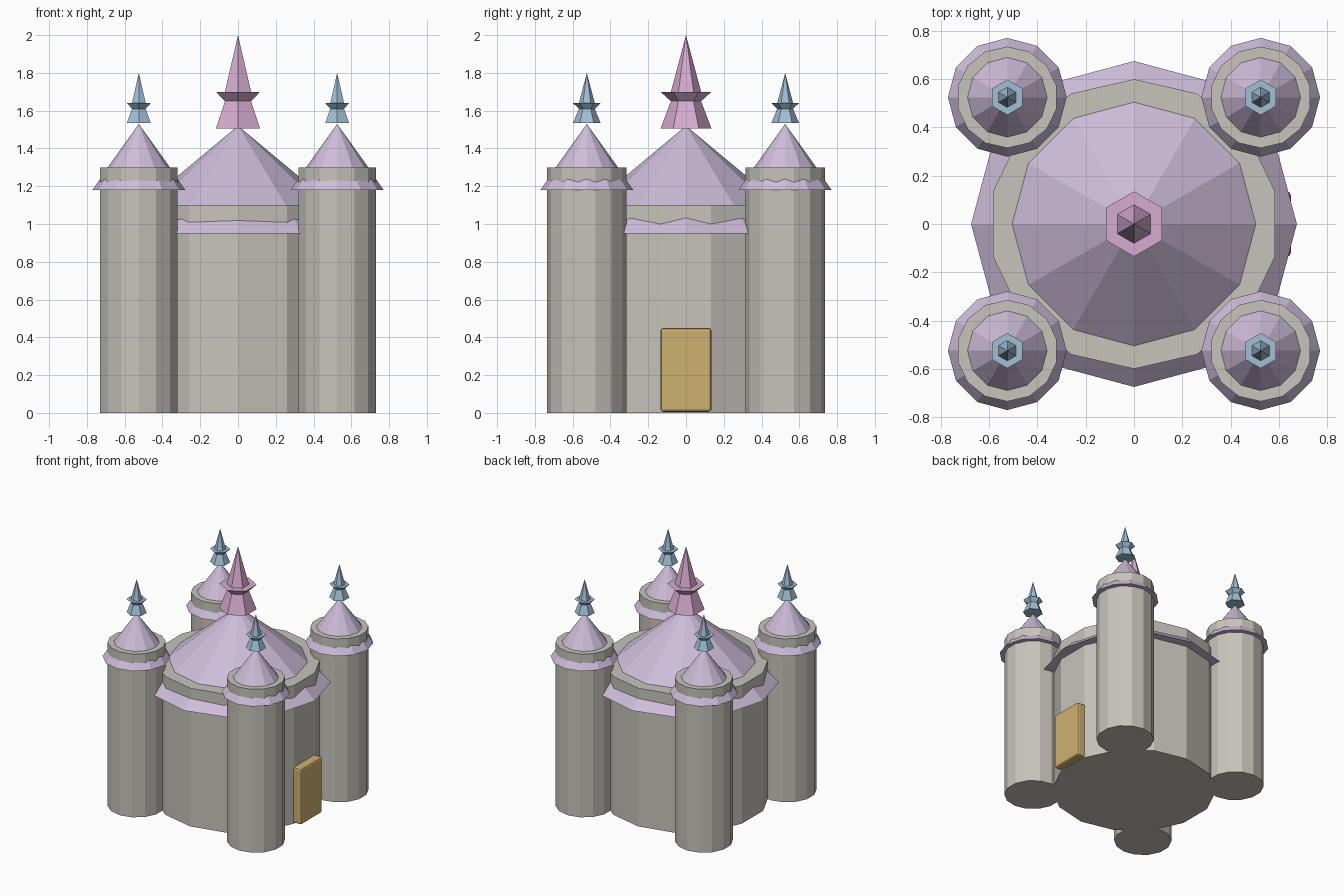
import bpy
import bmesh
from math import sin, cos, pi

cube = bpy.data.objects.get("Cube")
if cube:
    bpy.data.objects.remove(cube, do_unlink=True)


def make_material(name, rgb):
    mat = bpy.data.materials.new(name)
    mat.use_nodes = True
    color = (*rgb, 1.0)
    mat.diffuse_color = color
    mat.node_tree.nodes["Principled BSDF"].inputs["Base Color"].default_value = color
    return mat


stone = make_material("warm grey stone", (0.57, 0.55, 0.50))
lilac = make_material("lilac roof", (0.62, 0.51, 0.70))
pink = make_material("pink spire", (0.67, 0.41, 0.63))
blue = make_material("blue spire", (0.36, 0.52, 0.67))
gold = make_material("gold door", (0.62, 0.44, 0.16))


def add_object(name, bm, mat, location):
    bmesh.ops.recalc_face_normals(bm, faces=bm.faces)
    mesh = bpy.data.meshes.new(name)
    bm.to_mesh(mesh)
    bm.free()
    mesh.materials.append(mat)
    obj = bpy.data.objects.new(name, mesh)
    obj.location = location
    bpy.context.collection.objects.link(obj)
    return obj


def turned(name, profile, sides, mat, x=0, y=0):
    """Faceted solid turned around z from (radius, height) points, first corner on +y."""
    bm = bmesh.new()
    rings = []
    for r, z in profile:
        if r == 0:
            rings.append([bm.verts.new((0, 0, z))] * sides)
        else:
            angles = [pi / 2 + 2 * pi * i / sides for i in range(sides)]
            rings.append([bm.verts.new((r * cos(a), r * sin(a), z)) for a in angles])
    for low, high in zip(rings, rings[1:]):
        for i in range(sides):
            j = (i + 1) % sides
            corners = [low[i], low[j], high[j], high[i]]
            bm.faces.new(list(dict.fromkeys(corners)))
    # Close flat ends
    for ring, (r, z) in ((rings[0], profile[0]), (rings[-1], profile[-1])):
        if r > 0:
            bm.faces.new(ring)
    return add_object(name, bm, mat, (x, y, 0))


def spire(name, radius, neck, heights, mat, x=0, y=0):
    """Flared foot, outward collar and pointed tip."""
    foot, waist, collar, tip = heights
    profile = [(radius, foot), (neck, waist), (radius, collar), (neck, collar), (0, tip)]
    return turned(name, profile, 6, mat, x, y)


# Central keep
turned("keep_wall", [(0.6, 0), (0.6, 1.1)], 14, stone)
turned("keep_skirt", [(0.675, 0.95), (0.56, 1.055)], 12, lilac)
turned("keep_roof", [(0.505, 1.1), (0, 1.52)], 12, lilac)
spire("keep_spire", 0.135, 0.08, (1.505, 1.65, 1.7, 2.0), pink)

# Four corner towers
for side, x in (("left", 0.525), ("right", -0.525)):
    for end, y in (("front", -0.525), ("back", 0.525)):
        tag = f"{end}_{side}_tower"
        turned(tag + "_wall", [(0.21, 0), (0.21, 1.3)], 14, stone, x, y)
        turned(tag + "_skirt", [(0.246, 1.18), (0.19, 1.26)], 12, lilac, x, y)
        turned(tag + "_roof", [(0.165, 1.3), (0, 1.53)], 12, lilac, x, y)
        spire(tag + "_spire", 0.073, 0.042, (1.535, 1.61, 1.64, 1.8), blue, x, y)

# Door slab on the left side of the keep
bm = bmesh.new()
bmesh.ops.create_cube(bm, size=1)
bmesh.ops.scale(bm, vec=(0.13, 0.27, 0.445), verts=bm.verts)
door = add_object("door", bm, gold, (0.585, 0, 0.2275))
bevel = door.modifiers.new("soft_edges", "BEVEL")
bevel.width = 0.016
bevel.segments = 2
